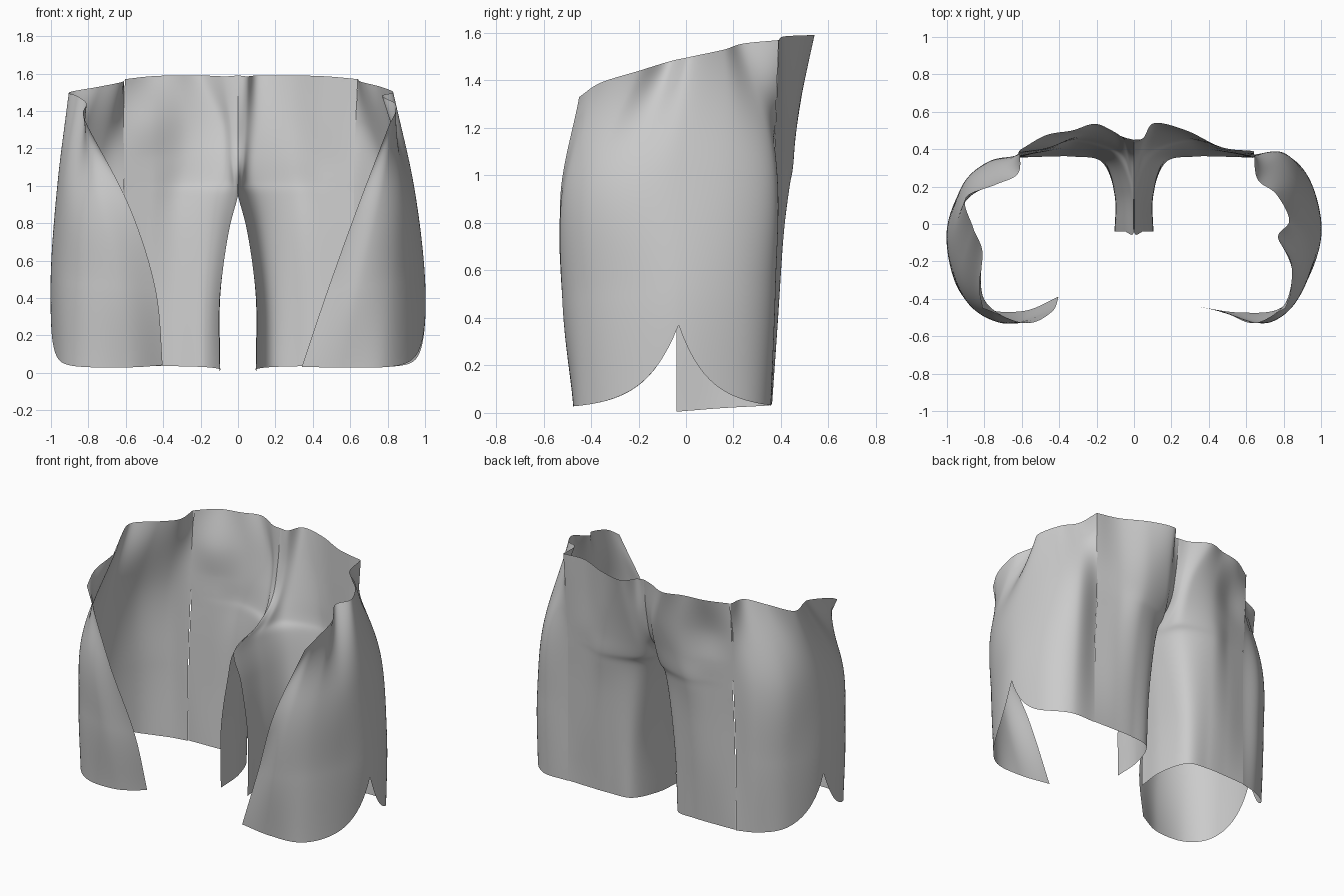
import bpy, math
from mathutils import Vector


def spline(pts, t):
    """Catmull-Rom point at t (0..1) along evenly parameterised points."""
    n = len(pts) - 1
    i = min(int(t * n + 1e-9), n - 1)
    f = t * n - i
    b, c = pts[i], pts[i + 1]
    a = pts[i - 1] if i else b * 2 - c
    d = pts[i + 2] if i + 2 <= n else c * 2 - b
    return 0.5 * (2 * b + (c - a) * f + (2 * a - 5 * b + 4 * c - d) * f * f
                  + (3 * b - a - 3 * c + d) * f ** 3)


def panel(name, rows, side, nu, nv, hem=None):
    """Smooth cloth sheet through rows of points; hem gives the cut-off height."""
    verts, faces = [], []
    for i in range(nu + 1):
        col = [spline(r, i / nu) for r in rows]
        v0 = hem(col[0].y) / col[-1].z if hem else 0
        for j in range(nv + 1):
            p = spline(col, v0 + (1 - v0) * j / nv)
            verts.append((p.x * side, p.y, max(p.z, 0)))
    for i in range(nu):
        for j in range(nv):
            a = i * (nv + 1) + j
            f = (a, a + 1, a + nv + 2, a + nv + 1)
            faces.append(f if side > 0 else f[::-1])
    me = bpy.data.meshes.new(name)
    me.from_pydata(verts, [], faces)
    me.update()
    me.shade_smooth()
    ob = bpy.data.objects.new(name, me)
    bpy.context.collection.objects.link(ob)
    return ob


# Back panels: inner leg edge -> fold -> side seam, with the crotch curve in column 0
back_rows = [
    (0.02, [(.10, -.04), (.10, .15), (.17, .33), (.32, .36), (.47, .36), (.63, .355)]),
    (0.40, [(.10, -.04), (.10, .15), (.16, .34), (.32, .385), (.47, .38), (.63, .355)]),
    (0.75, [(.05, -.04), (.06, .17), (.13, .35), (.31, .41), (.47, .39), (.625, .362)]),
    (0.95, [(0, -.04), (.02, .18), (.10, .36), (.30, .435), (.46, .40), (.62, .37)]),
    (1.03, [(0, .20), (.02, .28), (.08, .39), (.29, .45), (.46, .405), (.62, .372)]),
    (1.15, [(0, .36), (.03, .38), (.09, .43), (.28, .46), (.46, .41), (.625, .375)]),
    (1.35, [(0, .42), (.04, .44), (.11, .485), (.28, .48), (.46, .41), (.63, .383)]),
]
back_top = {
    1: [(0, .45), (.05, .46), (.11, .54), (.28, .50), (.47, .41), (.64, .39)],
    -1: [(0, .45), (.07, .47), (.20, .535), (.33, .50), (.47, .475), (.615, .40)],
}
for s, label in ((1, "right"), (-1, "left")):
    rows = []
    for z, pts in back_rows + [(1.585, back_top[s])]:
        row = []
        for k, (x, y) in enumerate(pts):
            zz = z
            if z < 0.1:
                zz = (0.005, 0.02, 0.03, 0.035, 0.035, 0.035)[k]
            elif z > 1.5:
                zz = (1.59, 1.585, 1.59, 1.59, 1.585, 1.57)[k]
            if s < 0 and k == 5:
                x -= 0.012
            row.append(Vector((x, y, zz)))
        rows.append(row)
    panel("back_panel_" + label, rows, s, 50, 70)

# Side-and-front panels: back seam -> side -> slanted front edge
waist = (1.57, 1.555, 1.53, 1.50, 1.48, 1.44, 1.39, 1.33)
side_rows = {
    1: [
        [(.63, .355), (.82, .345), (.94, .22), (.995, -.04), (.93, -.28), (.78, -.45), (.56, -.47), (.33, -.44)],
        [(.63, .355), (.81, .37), (.94, .23), (1.0, -.03), (.94, -.27), (.82, -.45), (.65, -.52), (.48, -.47)],
        [(.62, .37), (.78, .37), (.89, .21), (.94, -.04), (.92, -.24), (.86, -.41), (.76, -.51), (.64, -.53)],
        [(.64, .39), (.66, .24), (.76, .16), (.83, .02), (.77, -.07), (.84, -.20), (.84, -.36), (.81, -.45)],
    ],
    -1: [
        [(.62, .355), (.76, .31), (.90, .20), (.99, -.04), (.94, -.32), (.80, -.45), (.58, -.46), (.40, -.38)],
        [(.62, .355), (.77, .33), (.91, .21), (1.0, -.03), (.96, -.30), (.84, -.46), (.64, -.52), (.44, -.47)],
        [(.61, .37), (.76, .33), (.90, .21), (.965, -.02), (.94, -.25), (.87, -.41), (.75, -.51), (.58, -.53)],
        [(.61, .40), (.62, .27), (.74, .21), (.90, .14), (.86, -.02), (.81, -.15), (.83, -.33), (.81, -.45)],
    ],
}


def notch(y):
    """Hem height: pointed slit at the side of each leg."""
    return 0.015 + 0.355 * math.exp(-abs(y + 0.04) / 0.13)


for s, label in ((1, "right"), (-1, "left")):
    rows = [[Vector((x, y, waist[k] * r / 3)) for k, (x, y) in enumerate(pts)]
            for r, pts in enumerate(side_rows[s])]
    panel("side_front_panel_" + label, rows, s, 84, 60, notch)
